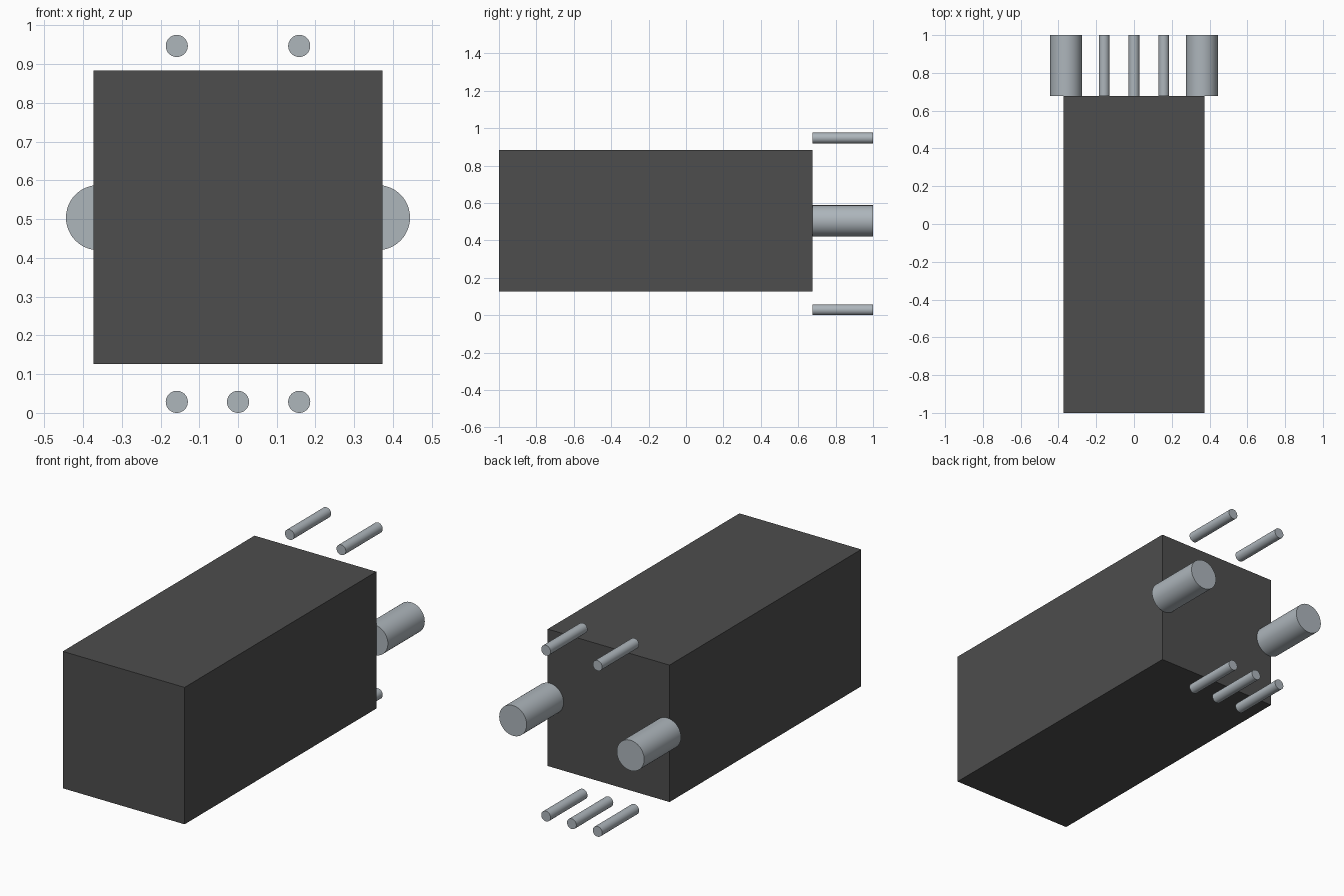
import bpy
import math

if "Cube" in bpy.data.objects:
    bpy.data.objects.remove(bpy.data.objects["Cube"], do_unlink=True)


def material(name, rgb):
    m = bpy.data.materials.new(name)
    m.use_nodes = True
    m.diffuse_color = (*rgb, 1)
    m.node_tree.nodes["Principled BSDF"].inputs["Base Color"].default_value = (*rgb, 1)
    return m


dark = material("dark grey", (0.075, 0.075, 0.075))
steel = material("steel grey", (0.42, 0.465, 0.50))

FRONT, BACK_FACE, BACK = -1.0, 0.677, 1.0
HALF_W, Z_LOW, Z_HIGH = 0.373, 0.126, 0.884

# Main body: a plain long box
bpy.ops.mesh.primitive_cube_add(
    size=1, location=(0, (FRONT + BACK_FACE) / 2, (Z_LOW + Z_HIGH) / 2))
body = bpy.context.object
body.name = "body"
body.scale = (2 * HALF_W, BACK_FACE - FRONT, Z_HIGH - Z_LOW)
bpy.ops.object.transform_apply(location=False, rotation=False, scale=True)
body.data.materials.append(dark)


def rod(name, x, z, radius):
    """Round rod running along y, from the body's back plane to the rear."""
    bpy.ops.mesh.primitive_cylinder_add(
        vertices=48, radius=radius, depth=BACK - BACK_FACE,
        location=(x, (BACK_FACE + BACK) / 2, z), rotation=(math.pi / 2, 0, 0))
    obj = bpy.context.object
    obj.name = name
    obj.data.materials.append(steel)
    bpy.ops.object.shade_smooth_by_angle(angle=math.radians(30))


# Thick side rods and thin upper and lower pins, mirrored left and right
for side, s in (("left", 1), ("right", -1)):
    rod(f"thick_rod_{side}", s * 0.36, 0.504, 0.084)
    rod(f"upper_pin_{side}", s * 0.158, 0.947, 0.0285)
    rod(f"lower_pin_{side}", s * 0.158, 0.0285, 0.0285)
rod("lower_pin_middle", 0, 0.0285, 0.0285)
